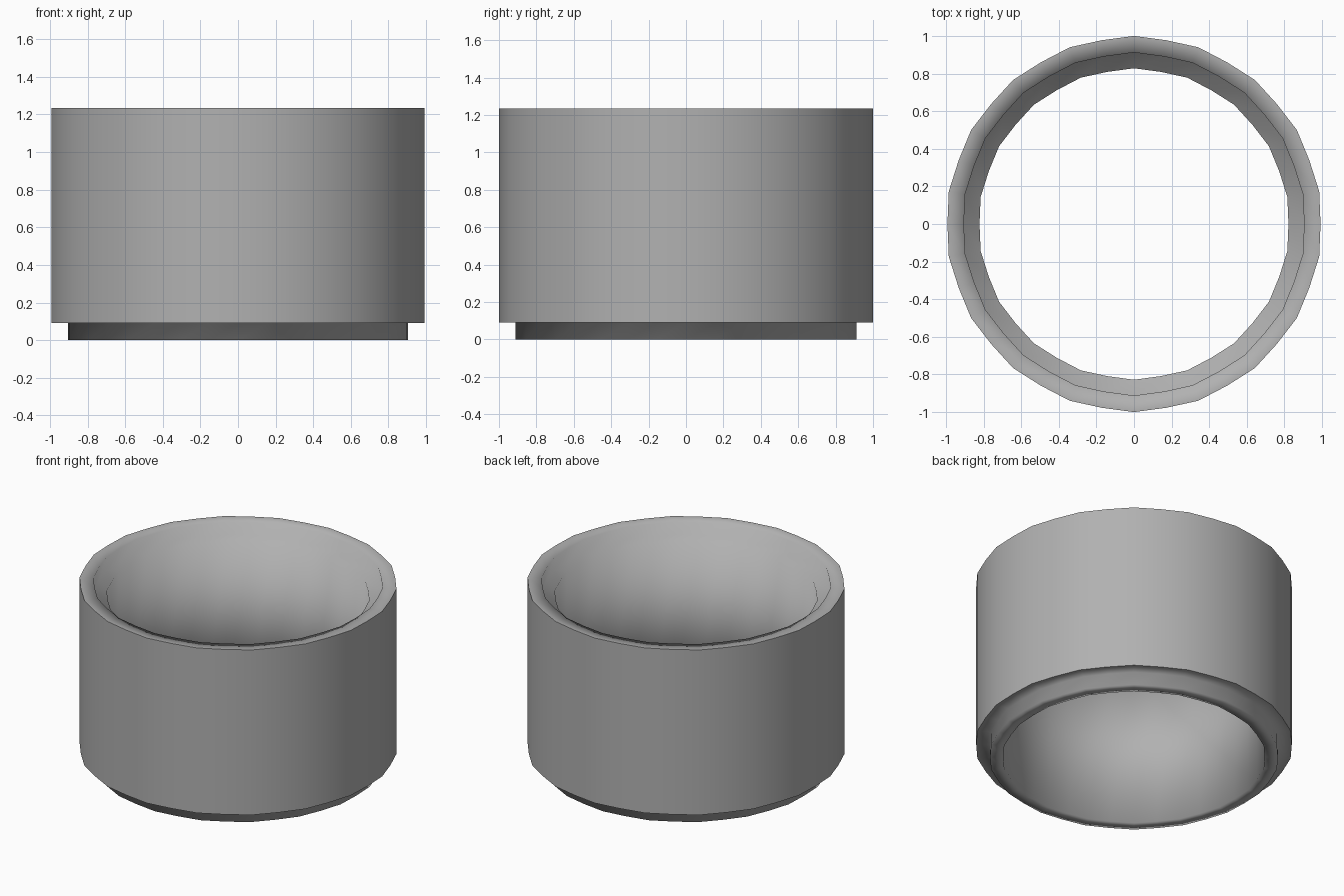
import bpy, bmesh, math

if "Cube" in bpy.data.objects:
    bpy.data.objects.remove(bpy.data.objects["Cube"])

SEGMENTS = 36
# Closed wall profile: radius, height, flattening of every second column
PROFILE = [
    (1.0, 0.09, 0.992), (1.0, 1.235, 0.992),      # outer wall
    (0.912, 1.235, 0.992), (0.912, 1.147, 0.992),  # top recess
    (0.828, 1.147, 0.992), (0.828, 0.0, 0.992),    # bore
    (0.912, 0.0, 0.992), (0.912, 0.09, 0.992),     # bottom lip
]


def lathe(name, profile, segments, sharp_rings):
    bm = bmesh.new()
    rings = []
    for r, z, flat in profile:
        ring = []
        for i in range(segments):
            a = math.pi / 2 + 2 * math.pi * i / segments
            rr = r * (flat if i % 2 else 1)
            ring.append(bm.verts.new((rr * math.cos(a), rr * math.sin(a), z)))
        rings.append(ring)
    for k, low in enumerate(rings):
        high = rings[(k + 1) % len(rings)]
        for i in range(segments):
            j = (i + 1) % segments
            bm.faces.new((low[i], low[j], high[j], high[i])).smooth = True
    bmesh.ops.recalc_face_normals(bm, faces=bm.faces)
    # Crisp rims on the outer wall, soft shading elsewhere
    for k in sharp_rings:
        for i in range(segments):
            bm.edges.get((rings[k][i], rings[k][(i + 1) % segments])).smooth = False
    mesh = bpy.data.meshes.new(name)
    bm.to_mesh(mesh)
    bm.free()
    obj = bpy.data.objects.new(name, mesh)
    bpy.context.collection.objects.link(obj)
    return obj


# Stackable ring section in dark grey
ring = lathe("stackable_ring", PROFILE, SEGMENTS, (0, 1))
grey = bpy.data.materials.new("dark_grey")
grey.diffuse_color = (0.44, 0.44, 0.44, 1)
grey.use_nodes = True
grey.node_tree.nodes["Principled BSDF"].inputs["Base Color"].default_value = grey.diffuse_color
ring.data.materials.append(grey)
